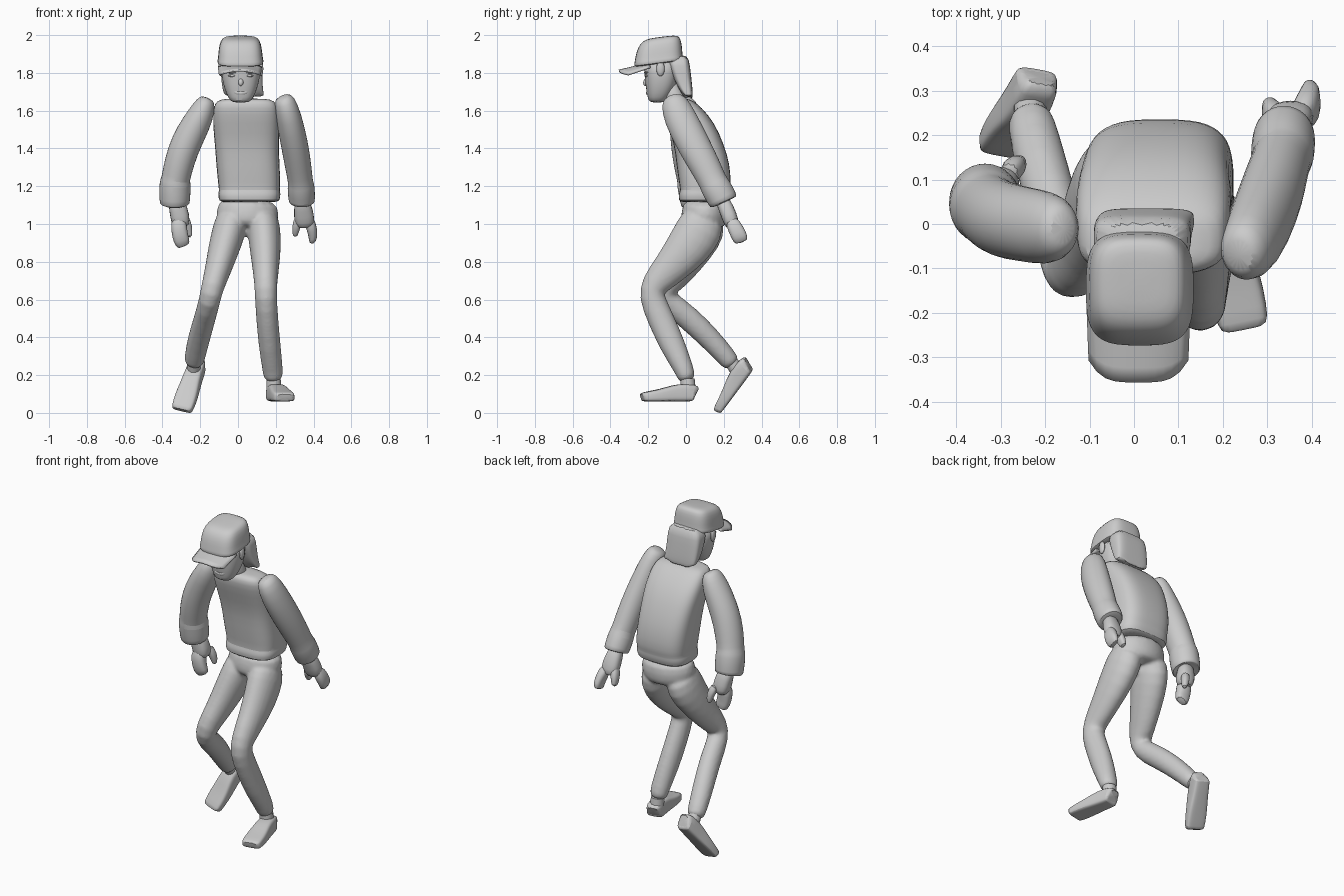
import bpy, bmesh, math
from mathutils import Vector, Matrix


def finish(name, bm, sub=1, angle=50):
    bmesh.ops.recalc_face_normals(bm, faces=bm.faces[:])
    me = bpy.data.meshes.new(name)
    bm.to_mesh(me)
    bm.free()
    ob = bpy.data.objects.new(name, me)
    bpy.context.collection.objects.link(ob)
    bpy.ops.object.select_all(action='DESELECT')
    ob.select_set(True)
    bpy.context.view_layer.objects.active = ob
    bpy.ops.object.shade_smooth_by_angle(angle=math.radians(angle))
    if sub:
        m = ob.modifiers.new("smooth", 'SUBSURF')
        m.levels = m.render_levels = sub
    return ob


def loft(*paths, n=16, p=2.0, flat=False, hint=(0, 1, 0), grow=1.03):
    """Skin rings (x, y, z, half width, half depth) along each path."""
    bm = bmesh.new()
    for path in paths:
        pts = [Vector(r[:3]) for r in path]
        rings = []
        for i, r in enumerate(path):
            t = pts[min(i + 1, len(pts) - 1)] - pts[max(i - 1, 0)]
            t = Vector((0, 0, 1)) if flat else t.normalized()
            a = Vector(hint).cross(t).normalized()
            b = t.cross(a)
            ring = []
            for k in range(n):
                w = 2 * math.pi * (k + 0.5) / n
                c, s = math.cos(w), math.sin(w)
                u = math.copysign(abs(c) ** (2 / p), c) * r[3] * grow
                v = math.copysign(abs(s) ** (2 / p), s) * r[4] * grow
                ring.append(bm.verts.new(pts[i] + a * u + b * v))
            rings.append(ring)
        for lo, hi in zip(rings, rings[1:]):
            for k in range(n):
                j = (k + 1) % n
                bm.faces.new((lo[k], lo[j], hi[j], hi[k]))
        bm.faces.new(rings[0])
        bm.faces.new(rings[-1])
    return bm


# Sweater body, leaning forward, with a hem at the waist
finish("sweater_body", loft([
    (.06, .09, 1.115, .14, .11), (.06, .09, 1.12, .163, .13),
    (.06, .095, 1.165, .167, .135), (.06, .098, 1.175, .16, .128),
    (.06, .102, 1.21, .166, .138), (.052, .09, 1.32, .168, .142),
    (.047, .07, 1.42, .17, .132), (.043, .025, 1.54, .178, .125),
    (.042, -.02, 1.62, .172, .1), (.04, -.035, 1.652, .155, .075),
    (.04, -.04, 1.665, .11, .045)], n=24, p=3.2, flat=True, grow=1.0))

# Sleeves with cuffs
finish("left_sleeve", loft([
    (-.158, -.01, 1.668, .03, .035), (-.168, -.01, 1.648, .05, .065),
    (-.195, -.01, 1.58, .07, .083), (-.25, 0, 1.48, .08, .083),
    (-.292, .008, 1.39, .08, .085), (-.322, .025, 1.28, .077, .082),
    (-.33, .035, 1.235, .074, .08), (-.333, .038, 1.225, .084, .088),
    (-.335, .055, 1.115, .08, .084), (-.335, .057, 1.105, .077, .08),
    (-.335, .058, 1.103, .05, .05)]))
finish("right_sleeve", loft([
    (.235, -.072, 1.677, .032, .035), (.245, -.067, 1.657, .056, .068),
    (.268, -.036, 1.57, .068, .087), (.3, .04, 1.42, .072, .087),
    (.32, .105, 1.3, .069, .08), (.332, .147, 1.215, .064, .073),
    (.333, .152, 1.205, .072, .08), (.338, .197, 1.125, .07, .078),
    (.338, .2, 1.117, .066, .074), (.338, .202, 1.113, .04, .045)]))

# Hands: palm, curled fingers and thumb
finish("left_hand", loft(
    [(-.335, .06, 1.14, .04, .035), (-.315, .075, 1.08, .05, .045),
     (-.303, .085, 1.01, .052, .05), (-.3, .085, .98, .035, .035)],
    [(-.315, .07, 1.04, .04, .035), (-.313, .06, .97, .043, .036),
     (-.3, .062, .91, .043, .03), (-.285, .075, .88, .036, .022)],
    [(-.285, .11, 1.04, .026, .028), (-.262, .135, .985, .022, .024),
     (-.254, .138, .925, .013, .015)], n=10, p=2.8))
finish("right_hand", loft(
    [(.335, .18, 1.15, .035, .035), (.345, .215, 1.08, .05, .042),
     (.353, .24, 1.01, .057, .042), (.355, .25, .98, .035, .03)],
    [(.375, .235, 1.03, .03, .035), (.392, .265, .97, .028, .042),
     (.398, .285, .93, .024, .042), (.39, .295, .9, .014, .036)],
    [(.325, .23, 1.04, .027, .032), (.306, .255, .98, .022, .03),
     (.302, .27, .93, .013, .02)], n=10, p=2.8))

# Trousers: pelvis and both bent legs fused into one skin
pants = finish("trousers", loft(
    [(.056, .1, 1.14, .148, .108), (.052, .1, 1.06, .16, .118),
     (.045, .09, 1.0, .155, .118), (.045, .09, .975, .1, .08)],
    [(.125, .1, 1.06, .08, .1), (.138, .075, .97, .085, .125),
     (.145, .008, .87, .08, .115), (.147, -.08, .77, .068, .09),
     (.147, -.168, .68, .058, .073), (.147, -.188, .62, .056, .066),
     (.155, -.13, .49, .056, .068), (.168, -.068, .35, .056, .066),
     (.185, -.005, .22, .052, .048), (.188, .01, .165, .048, .045)],
    [(-.025, .1, 1.06, .08, .1), (-.045, .085, .97, .087, .125),
     (-.075, .03, .87, .08, .11), (-.108, -.045, .75, .066, .085),
     (-.137, -.112, .66, .057, .067), (-.149, -.112, .6, .055, .062),
     (-.176, .018, .5, .055, .062), (-.207, .125, .395, .057, .058),
     (-.23, .22, .29, .053, .05), (-.234, .25, .25, .046, .046)],
    grow=1.06), sub=1)
m = pants.modifiers.new("fuse", 'REMESH')
m.mode = 'VOXEL'
m.voxel_size = .01
m.use_smooth_shade = True
m = pants.modifiers.new("relax", 'SMOOTH')
m.iterations = 4

# Ankles
finish("ankles", loft(
    [(.188, .008, .18, .038, .038), (.19, .012, .12, .04, .04)],
    [(-.232, .24, .27, .036, .036), (-.235, .275, .215, .036, .036)], n=12), sub=0)


# Shoes: flat sole, low toe, narrower at the top
def shoe(name, heel, toe, up):
    heel, d = Vector(heel), Vector(toe) - Vector(heel)
    length = d.length
    y = -d.normalized()
    x = y.cross(Vector(up)).normalized()
    z = x.cross(y)
    prof = [(0, .036, .08), (.006, .049, .09), (.09, .05, .093),
            (.15, .055, .075), (.21, .059, .06), (.28, .056, .048),
            (.29, .046, .04)]
    bm = loft([(0, -s * length / .29, h / 2, w, h / 2) for s, w, h in prof],
              n=16, p=4.5, hint=(0, 0, 1))
    for v in bm.verts:
        v.co.x *= 1.05 - 1.8 * v.co.z
    rot = Matrix((x, y, z)).transposed().to_4x4()
    bm.transform(Matrix.Translation(heel) @ rot)
    finish(name, bm, sub=1, angle=40)


shoe("right_shoe", (.19, .05, .061), (.248, -.235, .061), (0, 0, 1))
shoe("left_shoe", (-.212, .362, .236), (-.3, .186, 0), (0, -.8, .6))

# Neck and head
finish("neck", loft([(.035, -.03, 1.6, .058, .055), (.025, -.06, 1.67, .054, .052),
                     (.015, -.1, 1.75, .055, .055)]))
finish("head", loft([
    (.014, -.152, 1.643, .035, .03), (.014, -.152, 1.652, .055, .046),
    (.015, -.141, 1.69, .075, .064), (.015, -.132, 1.74, .092, .082),
    (.015, -.13, 1.8, .102, .088), (.015, -.13, 1.88, .102, .1)],
    n=20, p=2.4, flat=True))


# Ears, eyes, brows, nose
def blob(name, places, size, rot=0):
    bm = bmesh.new()
    for c in places:
        mat = Matrix.Translation(c) @ Matrix.Rotation(rot, 4, 'X') @ Matrix.Diagonal((*size, 1))
        bmesh.ops.create_uvsphere(bm, u_segments=12, v_segments=8, radius=1, matrix=mat)
    finish(name, bm, sub=0)


blob("ears", [(-.092, -.135, 1.822), (.122, -.135, 1.822)], (.012, .022, .04))
blob("eyes", [(-.03, -.207, 1.785), (.06, -.207, 1.785)], (.022, .012, .007))
blob("brows", [(-.03, -.209, 1.803), (.06, -.209, 1.803)], (.032, .014, .006))
blob("nose", [(.015, -.212, 1.752)], (.014, .014, .022), -.3)

# Wide smile
smile = [(.015 + x, -.208 + 8 * x * x, 1.692 + 6 * x * x, .005, .008)
         for x in (-.055, -.04, -.02, 0, .02, .04, .055)]
finish("smile", loft(smile, n=8, hint=(0, 0, 1)), sub=0)

# Long hair at the back of the head, with a ragged lower edge
bm = loft([
    (.018, -.045, 1.9, .1, .055), (.018, -.035, 1.84, .111, .056),
    (.02, -.016, 1.76, .109, .046), (.026, .0, 1.71, .107, .035),
    (.032, .012, 1.678, .106, .024), (.032, .015, 1.67, .092, .016)],
    n=28, p=4, flat=True, grow=1.0)
for v in bm.verts:
    if v.co.z < 1.69:
        v.co.z += .009 * math.sin(70 * v.co.x)
finish("hair", bm)

# Cap crown, tipped slightly forward
bm = loft([
    (.013, -.145, 1.85, .108, .118), (.013, -.145, 1.852, .121, .128),
    (.013, -.145, 1.872, .121, .128), (.013, -.145, 1.877, .118, .126),
    (.012, -.142, 1.93, .114, .12), (.012, -.136, 1.97, .104, .106),
    (.012, -.13, 1.987, .085, .085), (.012, -.13, 1.991, .045, .045)],
    n=24, p=3.4, flat=True, grow=1.01)
for v in bm.verts:
    v.co.z += .13 * (v.co.y + .13)
finish("cap_crown", bm)

# Cap brim, arched across and sloping down
bm = bmesh.new()
N, M = 12, 5
grid = []
for j in range(M + 1):
    v = j / M
    row = []
    for i in range(N + 1):
        u = 2 * i / N - 1
        reach = .165 * (1 - .3 * abs(u) ** 4)
        row.append(bm.verts.new((.01 + .115 * u * (1 - .05 * v), -.19 - reach * v,
                                 1.852 - .04 * v - .022 * u * u)))
    grid.append(row)
for j in range(M):
    for i in range(N):
        bm.faces.new((grid[j][i], grid[j][i + 1], grid[j + 1][i + 1], grid[j + 1][i]))
brim = finish("cap_brim", bm, sub=0)
m = brim.modifiers.new("thickness", 'SOLIDIFY')
m.thickness = .01
m.offset = 0
